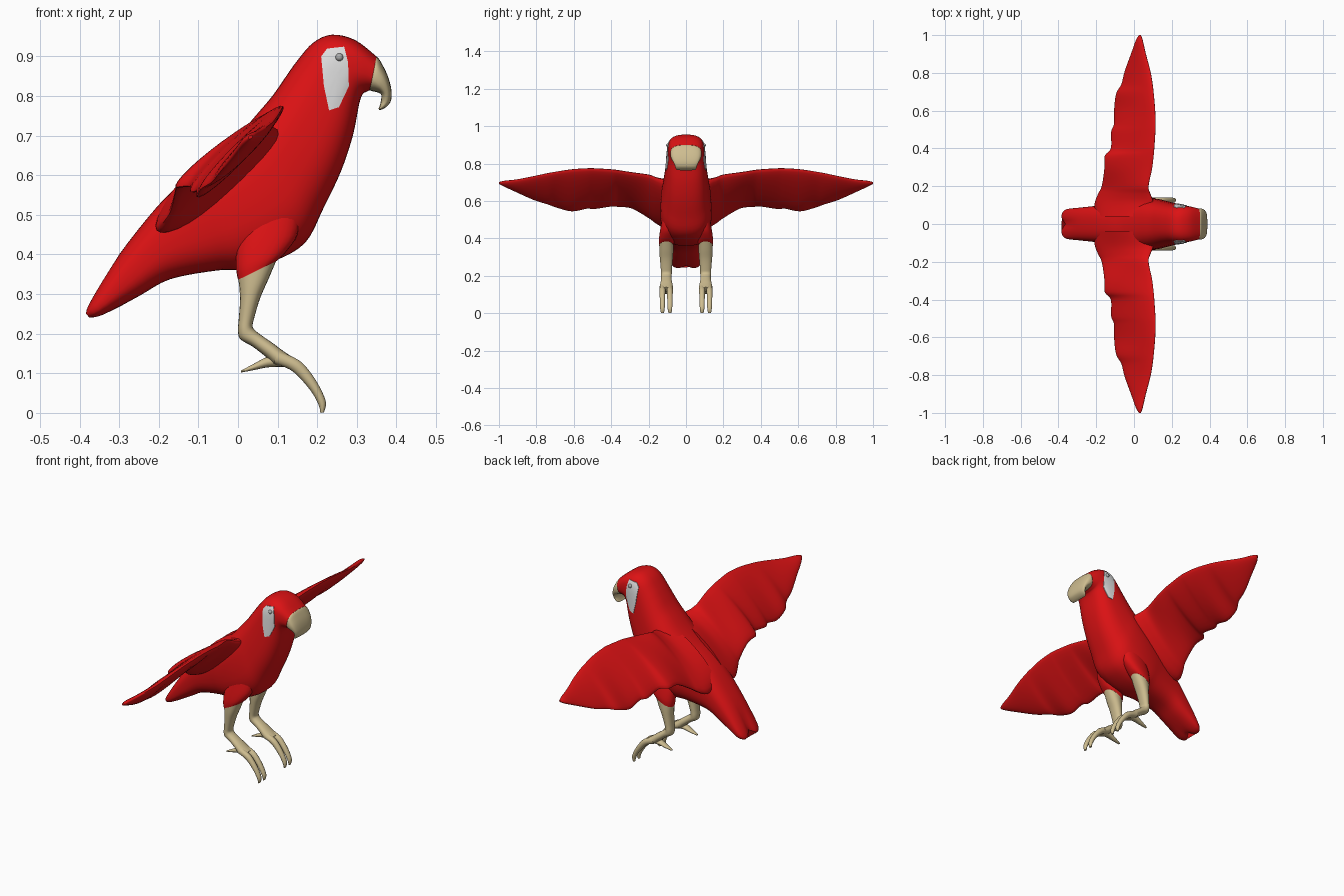
import bpy, bmesh, math
from mathutils import Vector
from mathutils.bvhtree import BVHTree


def material(name, rgb):
    m = bpy.data.materials.new(name)
    m.diffuse_color = (*rgb, 1)
    return m


RED = material("red feathers", (0.72, 0.006, 0.007))
TAN = material("tan horn", (0.62, 0.51, 0.28))
WHITE = material("white skin", (0.72, 0.72, 0.72))
GREY = material("grey eye", (0.42, 0.42, 0.42))


def smooth_rows(rows, steps):
    """Catmull-Rom interpolation through the section rows."""
    out = []
    for i in range(len(rows) - 1):
        p0, p1 = rows[max(i - 1, 0)], rows[i]
        p2, p3 = rows[i + 1], rows[min(i + 2, len(rows) - 1)]
        for s in range(steps):
            t = s / steps
            out.append([0.5 * (2 * b + (c - a) * t + (2 * a - 5 * b + 4 * c - d) * t * t
                               + (3 * b - a - 3 * c + d) * t ** 3)
                        for a, b, c, d in zip(p0, p1, p2, p3)])
    return out + [rows[-1]]


def finish(name, bm, mat, mirror):
    bmesh.ops.recalc_face_normals(bm, faces=bm.faces)
    me = bpy.data.meshes.new(name)
    bm.to_mesh(me)
    bm.free()
    me.materials.append(mat)
    ob = bpy.data.objects.new(name, me)
    bpy.context.collection.objects.link(ob)
    if mirror:
        mod = ob.modifiers.new("other side", 'MIRROR')
        mod.use_axis = (False, True, False)
        mod.use_mirror_merge = False
    bpy.context.view_layer.objects.active = ob
    ob.select_set(True)
    bpy.ops.object.shade_smooth_by_angle(angle=math.radians(50))
    ob.select_set(False)
    return ob


def loft(name, rows, mat, n=24, power=2.0, wing=False, mirror=False, steps=4, shape=None):
    """Skin rounded sections. Row: x1, z1, x2, z2, y, half width."""
    bm = bmesh.new()
    rings = []
    for x1, z1, x2, z2, y, w in smooth_rows(rows, steps):
        c = Vector(((x1 + x2) / 2, y, (z1 + z2) / 2))
        u = Vector(((x1 - x2) / 2, 0, (z1 - z2) / 2))
        v = Vector((-u.z, 0, u.x)).normalized() * w if wing else Vector((0, w, 0))
        ring = []
        for k in range(n):
            a = 2 * math.pi * k / n
            ca, sa = math.cos(a), math.sin(a)
            p = c + u * math.copysign(abs(ca) ** (2 / power), ca) \
                  + v * math.copysign(abs(sa) ** (2 / power), sa)
            ring.append(bm.verts.new(shape(p) if shape else p))
        rings.append(ring)
    for r, s in zip(rings, rings[1:]):
        for k in range(n):
            bm.faces.new((r[k], r[(k + 1) % n], s[(k + 1) % n], s[k]))
    bm.faces.new(rings[0])
    bm.faces.new(rings[-1])
    return finish(name, bm, mat, mirror)


def notch_tail(p):
    """Shallow cleft in the middle of the tail tip."""
    depth = max(0, -0.3 - p.x) / 0.085 * max(0, 1 - abs(p.y) / 0.035)
    return p + Vector((0.022, 0, 0.018)) * depth


# Body from tail tip to face: back edge, belly edge, half width
body = loft("body", [
    (-0.385, 0.252, -0.375, 0.240, 0, 0.055),
    (-0.372, 0.285, -0.340, 0.247, 0, 0.078),
    (-0.300, 0.400, -0.250, 0.295, 0, 0.088),
    (-0.205, 0.520, -0.170, 0.338, 0, 0.098),
    (-0.140, 0.582, -0.050, 0.360, 0, 0.115),
    (-0.060, 0.643, 0.010, 0.362, 0, 0.130),
    (0.000, 0.700, 0.095, 0.385, 0, 0.137),
    (0.050, 0.757, 0.170, 0.430, 0, 0.134),
    (0.088, 0.802, 0.215, 0.515, 0, 0.124),
    (0.120, 0.848, 0.260, 0.610, 0, 0.114),
    (0.150, 0.890, 0.290, 0.700, 0, 0.106),
    (0.190, 0.935, 0.306, 0.780, 0, 0.100),
    (0.237, 0.955, 0.315, 0.805, 0, 0.096),
    (0.295, 0.942, 0.325, 0.811, 0, 0.090),
    (0.350, 0.900, 0.333, 0.815, 0, 0.082),
], RED, n=40, power=2.7, shape=notch_tail)

# Hooked beak
loft("beak", [
    (0.335, 0.892, 0.322, 0.822, 0, 0.066),
    (0.351, 0.899, 0.334, 0.814, 0, 0.082),
    (0.368, 0.873, 0.346, 0.811, 0, 0.082),
    (0.381, 0.843, 0.356, 0.808, 0, 0.076),
    (0.388, 0.810, 0.362, 0.802, 0, 0.067),
    (0.385, 0.785, 0.361, 0.789, 0, 0.059),
    (0.371, 0.770, 0.358, 0.776, 0, 0.055),
    (0.357, 0.764, 0.355, 0.769, 0, 0.047),
], TAN, n=32, power=2.8)

# Wings: leading edge, trailing edge, span position, half thickness
loft("wing", [
    (0.070, 0.700, -0.200, 0.470, 0.04, 0.055),
    (0.100, 0.712, -0.205, 0.460, 0.11, 0.047),
    (0.085, 0.725, -0.188, 0.482, 0.16, 0.034),
    (0.076, 0.740, -0.170, 0.510, 0.20, 0.027),
    (0.095, 0.752, -0.157, 0.562, 0.29, 0.025),
    (0.104, 0.763, -0.155, 0.570, 0.36, 0.024),
    (0.107, 0.768, -0.122, 0.572, 0.40, 0.024),
    (0.113, 0.774, -0.120, 0.558, 0.49, 0.023),
    (0.114, 0.774, -0.105, 0.560, 0.53, 0.023),
    (0.111, 0.769, -0.104, 0.545, 0.61, 0.022),
    (0.104, 0.757, -0.094, 0.565, 0.69, 0.020),
    (0.098, 0.748, -0.066, 0.583, 0.74, 0.019),
    (0.086, 0.733, -0.048, 0.605, 0.81, 0.017),
    (0.062, 0.715, -0.015, 0.645, 0.90, 0.014),
    (0.046, 0.706, 0.010, 0.678, 0.97, 0.011),
    (0.036, 0.700, 0.027, 0.693, 1.00, 0.004),
], RED, n=28, wing=True, mirror=True)

# Feathered hips and bare legs
loft("hip", [
    (0.030, 0.520, 0.160, 0.520, 0.085, 0.040),
    (0.000, 0.430, 0.150, 0.450, 0.097, 0.042),
    (-0.005, 0.370, 0.120, 0.405, 0.104, 0.041),
    (0.000, 0.336, 0.098, 0.384, 0.105, 0.038),
], RED, power=2.3, mirror=True)
loft("leg", [
    (0.001, 0.337, 0.097, 0.385, 0.105, 0.038),
    (0.004, 0.310, 0.077, 0.338, 0.105, 0.037),
    (0.005, 0.280, 0.056, 0.290, 0.105, 0.034),
    (0.002, 0.238, 0.041, 0.240, 0.105, 0.030),
    (0.000, 0.208, 0.037, 0.218, 0.105, 0.029),
    (0.006, 0.186, 0.046, 0.206, 0.105, 0.028),
    (0.036, 0.168, 0.062, 0.194, 0.105, 0.028),
    (0.070, 0.142, 0.088, 0.176, 0.105, 0.032),
    (0.095, 0.120, 0.112, 0.158, 0.105, 0.036),
    (0.122, 0.116, 0.140, 0.139, 0.105, 0.036),
], TAN, n=20, power=2.2, mirror=True)

# Two front toes and one back toe on each foot
for label, y in (("inner", 0.086), ("outer", 0.126)):
    loft(label + "_toe", [
        (0.090, 0.125, 0.102, 0.157, y, 0.015),
        (0.130, 0.110, 0.152, 0.134, y, 0.016),
        (0.158, 0.086, 0.180, 0.106, y, 0.015),
        (0.187, 0.051, 0.206, 0.066, y, 0.014),
        (0.204, 0.019, 0.222, 0.027, y, 0.012),
        (0.208, 0.000, 0.217, 0.001, y, 0.008),
    ], TAN, n=14, mirror=True)
loft("back_toe", [
    (0.112, 0.116, 0.106, 0.150, 0.105, 0.022),
    (0.075, 0.115, 0.072, 0.141, 0.105, 0.018),
    (0.040, 0.108, 0.038, 0.123, 0.105, 0.013),
    (0.008, 0.102, 0.008, 0.107, 0.105, 0.006),
], TAN, n=14, mirror=True)

# White face patch draped on the side of the head
dg = bpy.context.evaluated_depsgraph_get()
tree = BVHTree.FromObject(body, dg)


def drape(x, z, lift):
    hit = tree.ray_cast(Vector((x, 1, z)), Vector((0, -1, 0)))[0]
    return Vector((x, (hit.y if hit else 0.08) + lift, z))


outline = [(0.210, 0.900), (0.225, 0.920), (0.268, 0.925), (0.278, 0.885),
           (0.280, 0.825), (0.255, 0.772), (0.230, 0.764), (0.217, 0.825)]
edge = [((1 - t / 4) * a[0] + t / 4 * b[0], (1 - t / 4) * a[1] + t / 4 * b[1])
        for a, b in zip(outline, outline[1:] + outline[:1]) for t in range(4)]
cx, cz = 0.247, 0.853
bm = bmesh.new()
layers = [[bm.verts.new(drape(cx + (x - cx) * f, cz + (z - cz) * f, lift)) for x, z in edge]
          for f, lift in ((1, -0.004), (1, 0.003), (0.85, 0.003), (0.65, 0.003),
                          (0.4, 0.003), (0.15, 0.003))]
m = len(edge)
for r, s in zip(layers, layers[1:]):
    for k in range(m):
        bm.faces.new((r[k], r[(k + 1) % m], s[(k + 1) % m], s[k]))
bm.faces.new(layers[-1])
finish("face_patch", bm, WHITE, True)

# Small eyes
bm = bmesh.new()
bmesh.ops.create_uvsphere(bm, u_segments=16, v_segments=10, radius=0.010)
bmesh.ops.translate(bm, verts=bm.verts, vec=drape(0.256, 0.898, 0.001))
finish("eye", bm, GREY, True)
